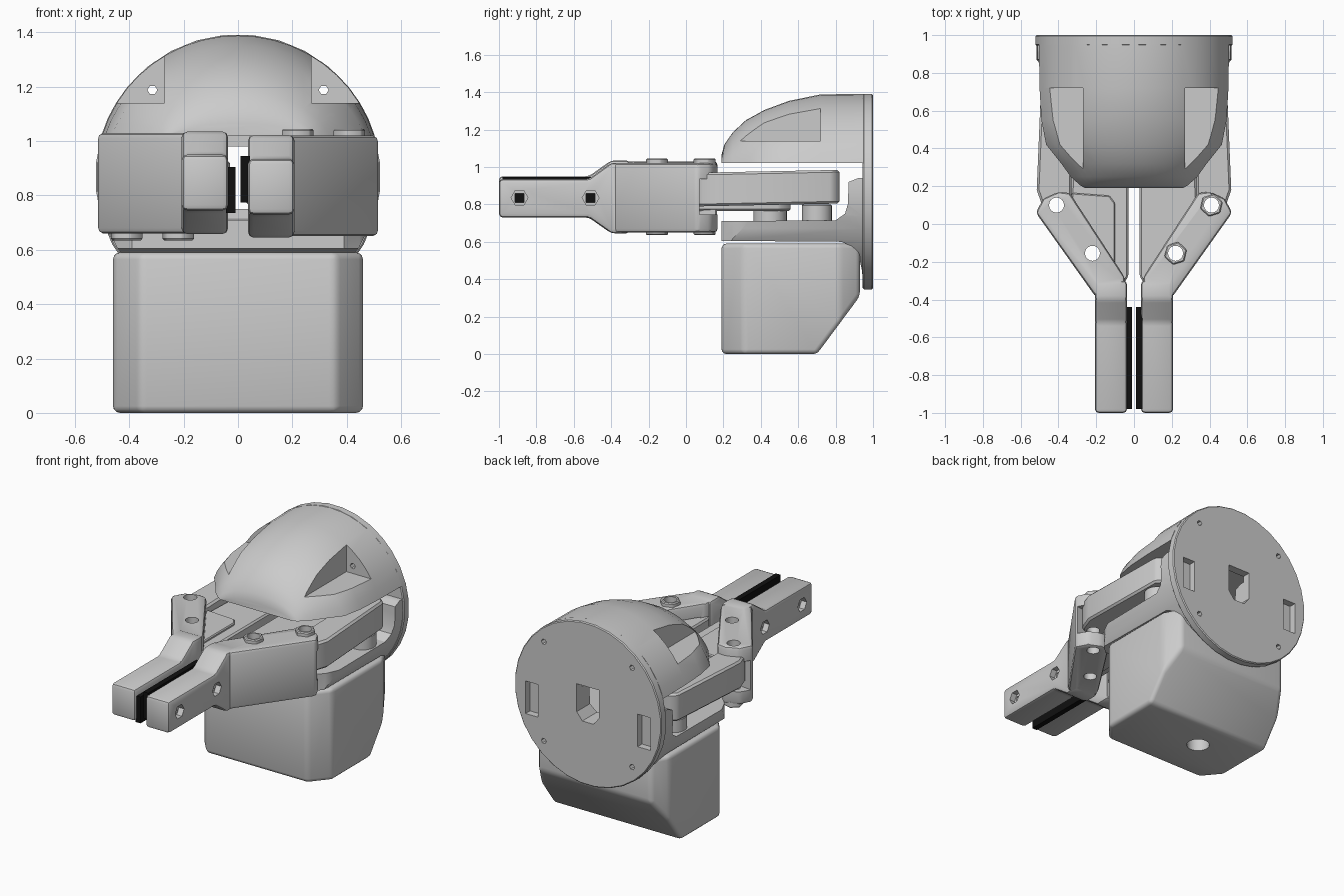
import bpy, bmesh
from math import sin, cos, pi, radians
from mathutils import Matrix, Vector

if "Cube" in bpy.data.objects:
    bpy.data.objects.remove(bpy.data.objects["Cube"])

CZ = 0.868    # height of the mounting disc centre
FZ = 0.84     # height of the finger centre line


def place(axis, p, t):
    return {'x': (t, p[0], p[1]), 'y': (p[0], t, p[1]), 'z': (p[0], p[1], t)}[axis]


def finish(name, bm):
    bmesh.ops.recalc_face_normals(bm, faces=bm.faces)
    me = bpy.data.meshes.new(name)
    bm.to_mesh(me)
    bm.free()
    ob = bpy.data.objects.new(name, me)
    bpy.context.collection.objects.link(ob)
    return ob


def loft(name, rings):
    bm = bmesh.new()
    rows = [[bm.verts.new(p) for p in r] for r in rings]
    n = len(rows[0])
    for a, b in zip(rows, rows[1:]):
        for i in range(n):
            bm.faces.new((a[i], a[(i + 1) % n], b[(i + 1) % n], b[i]))
    bm.faces.new(rows[0])
    bm.faces.new(rows[-1])
    return finish(name, bm)


def prism(name, axis, pts, lo, hi, bev=0, seg=1):
    ob = loft(name, [[place(axis, p, t) for p in pts] for t in (lo, hi)])
    if bev:
        bevel(ob, bev, seg)
    return ob


def ngon(c, r, n, turn=0.0):
    return [(c[0] + r * cos(turn + 2 * pi * i / n), c[1] + r * sin(turn + 2 * pi * i / n)) for i in range(n)]


def rect(x0, x1, y0, y1):
    return [(x0, y0), (x1, y0), (x1, y1), (x0, y1)]


def apply_mod(ob, m):
    bpy.context.view_layer.objects.active = ob
    bpy.ops.object.modifier_apply(modifier=m.name)


def bevel(ob, w, seg=1):
    m = ob.modifiers.new('bevel', 'BEVEL')
    m.width, m.segments, m.limit_method = w, seg, 'ANGLE'
    m.angle_limit = radians(25)
    apply_mod(ob, m)


def boolean(ob, cutters, op='DIFFERENCE', keep=False):
    for c in cutters:
        m = ob.modifiers.new('bool', 'BOOLEAN')
        m.object, m.operation, m.solver = c, op, 'EXACT'
        apply_mod(ob, m)
        if not keep:
            bpy.data.objects.remove(c)


def copy_of(ob, name, mat, flip=False):
    new = ob.copy()
    new.data = ob.data.copy()
    new.name = name
    new.data.transform(mat)
    if flip:
        new.data.flip_normals()
    bpy.context.collection.objects.link(new)
    return new


MIRROR = Matrix.Diagonal((-1, 1, 1, 1))
TURN = Matrix.Translation((0, 0, FZ)) @ Matrix.Rotation(pi, 4, 'Y') @ Matrix.Translation((0, 0, -FZ))

# Mounting disc with pockets and screw holes
disc = prism('mounting_disc', 'y', ngon((0, CZ), 0.525, 32, pi / 32), 0.945, 1.0, 0.006)

# Upper dome, lofted from front to back
dome_rings = []
for y, w, h in ((.19, .26, .045), (.205, .285, .10), (.25, .335, .165), (.32, .385, .23), (.42, .465, .285),
                (.55, .49, .333), (.72, .50, .368), (.95, .503, .37)):
    ring = []
    for i in range(21):
        a = radians(16.6 + 146.8 * i / 20)
        ring.append((w * .525 * cos(a) / .503, y, 1.02 + h * (.525 * sin(a) - .15) / .375))
    dome_rings.append(ring)
dome = loft('upper_dome', dome_rings)
boolean(dome, [prism('cut', 'y', rect(s * .27, s * .7, 1.14, 1.5)[::s], 0, 0.72) for s in (1, -1)])

# Lower palm shell that sweeps into the disc
palm = prism('lower_palm', 'x', [(.19, .605), (.83, .60), (.89, .575), (.925, .52), (.94, .45), (.95, .35),
                                 (.95, .94), (.92, .94), (.87, .92), (.865, .80), (.85, .75), (.80, .715),
                                 (.19, .71)], -.6, .6)
boolean(palm, [prism('cut', 'y', ngon((0, CZ), 0.515, 48), 0, 1.2),
               prism('cut', 'z', [(-.38, .18), (.38, .18), (.45, .25), (.53, .42), (.53, 1.1),
                                  (-.53, 1.1), (-.53, .42), (-.45, .25)], 0, 2)], 'INTERSECT')

# Holes in the back
boolean(disc, [prism('cut', 'y', rect(-.4 + s - .045, -.4 + s + .045, .69, .90), 0.955, 1.1) for s in (0, .8)])
for part in (disc, palm):
    boolean(part, [prism('cut', 'y', [(-.08, .80), (-.04, .75), (.04, .75), (.08, .80), (.08, .98), (-.08, .98)],
                         0.8, 1.1)])
for part in (disc, dome):
    boolean(part, [prism('cut', 'y', ngon((sx * .315, CZ + sz * .32), .018, 6), .5, 1.1)
                   for sx in (1, -1) for sz in (1, -1)])

# Motor housing under the palm
housing = prism('motor_housing', 'z', [(-.36, .19), (.36, .19), (.46, .31), (.46, .82), (.40, .93),
                                       (-.40, .93), (-.46, .82), (-.46, .31)], 0, .59)
boolean(housing, [prism('cut', 'x', [(.663, -.05), (1.0, .404), (1.0, -.05)], -1, 1)])
bevel(housing, 0.025, 3)
boolean(housing, [prism('cut', 'z', ngon((-.10, .49), .07, 16), -.1, .12)])

# Pivot bosses on the palm
for name, c, r in (('inner_boss', (.2, .45), .09), ('outer_boss', (.40, .70), .08)):
    b = prism(name, 'z', ngon(c, r, 24), .69, .80, .006)
    copy_of(b, name + '_left', MIRROR, True)

# Bolt holes shared by finger, links and nuts
bolts = [(.41, .10), (.22, -.155)]
holes = [prism('hole', 'z', ngon(c, .04, 16), .4, 1.3) for c in bolts]
for h in holes:
    h.hide_render = True

# Right finger: clevis body, tapered tip, slot for the links
finger = prism('finger_right', 'z', [(.042, -.39), (.20, -.39), (.52, .06), (.48, .135), (.40, .17), (.34, .165),
                                     (.05, -.28)], .65, 1.02, .02, 2)
slot = prism('cut', 'z', [(.62, .085), (.41, .06), (.20, -.26), (-.05, -.24), (.2, .4), (.62, .4)], .745, .935)
boolean(finger, [slot])
tip = prism('tip', 'x', [(-1.0, .73), (-.52, .73), (-.40, .645), (-.3, .645), (-.3, 1.022), (-.40, 1.022),
                         (-.52, .935), (-1.0, .935)], .037, .207, .02, 2)
boolean(finger, [tip], 'UNION')
for y in (-.89, -.51):
    boolean(finger, [prism('cut', 'x', ngon((y, .835), .045, 6), .17, .4),
                     prism('cut', 'x', rect(y - .024, y + .024, .811, .859), -.1, .4)])
boolean(finger, holes, keep=True)

# Hex nuts on the finger
nuts = []
for i, c in enumerate(bolts):
    nut = prism('hex_nut_%d' % i, 'z', ngon(c, .062, 6, .3), 1.0, 1.045, .006)
    boolean(nut, [holes[i]], keep=True)
    nuts.append(nut)

# Black grip pad
pad = prism('grip_pad_right', 'x', rect(-.98, -.44, .775, .945), .010, .045)
black = bpy.data.materials.new('black_rubber')
black.diffuse_color = (0.005, 0.005, 0.005, 1)
black.use_nodes = True
black.node_tree.nodes["Principled BSDF"].inputs["Base Color"].default_value = black.diffuse_color
pad.data.materials.append(black)

# Left finger is the right one turned half round
for ob in [finger, pad] + nuts:
    copy_of(ob, ob.name.replace('_right', '') + '_left', TURN)

# Outer and inner links, mirrored
outer = prism('outer_link', 'z', [(.33, .10), (.36, .04), (.43, .03), (.48, .08), (.515, .18), (.49, .78), (.45, .82),
                                  (.37, .82), (.33, .78)], .79, .97, .012)
outer.data.transform(Matrix.Shear('XY', 4, (0, 0)))
for v in outer.data.vertices:
    v.co.z += .02 * (v.co.y - .1)
inner = prism('inner_link', 'z', [(.03, -.28), (.06, -.32), (.17, -.24), (.28, -.12), (.335, .10), (.32, .50),
                                  (.26, .56), (.10, .56), (.03, .48)], .765, .93, .01)
step = prism('inner_link_step', 'z', [(.10, -.25), (.17, -.22), (.33, .10), (.33, .165), (.13, .15), (.10, .11)],
             .735, .78, .006)
for ob in (outer, inner, step):
    boolean(ob, holes, keep=True)
for ob in (outer, inner):
    copy_of(ob, ob.name + '_left', MIRROR, True)
copy_of(step, 'inner_link_step_left', TURN)
for h in holes:
    bpy.data.objects.remove(h)

# Smooth shading with sharp edges kept
bpy.ops.object.select_all(action='DESELECT')
for ob in bpy.context.scene.objects:
    ob.select_set(True)
bpy.context.view_layer.objects.active = dome
bpy.ops.object.shade_smooth_by_angle(angle=radians(32))
